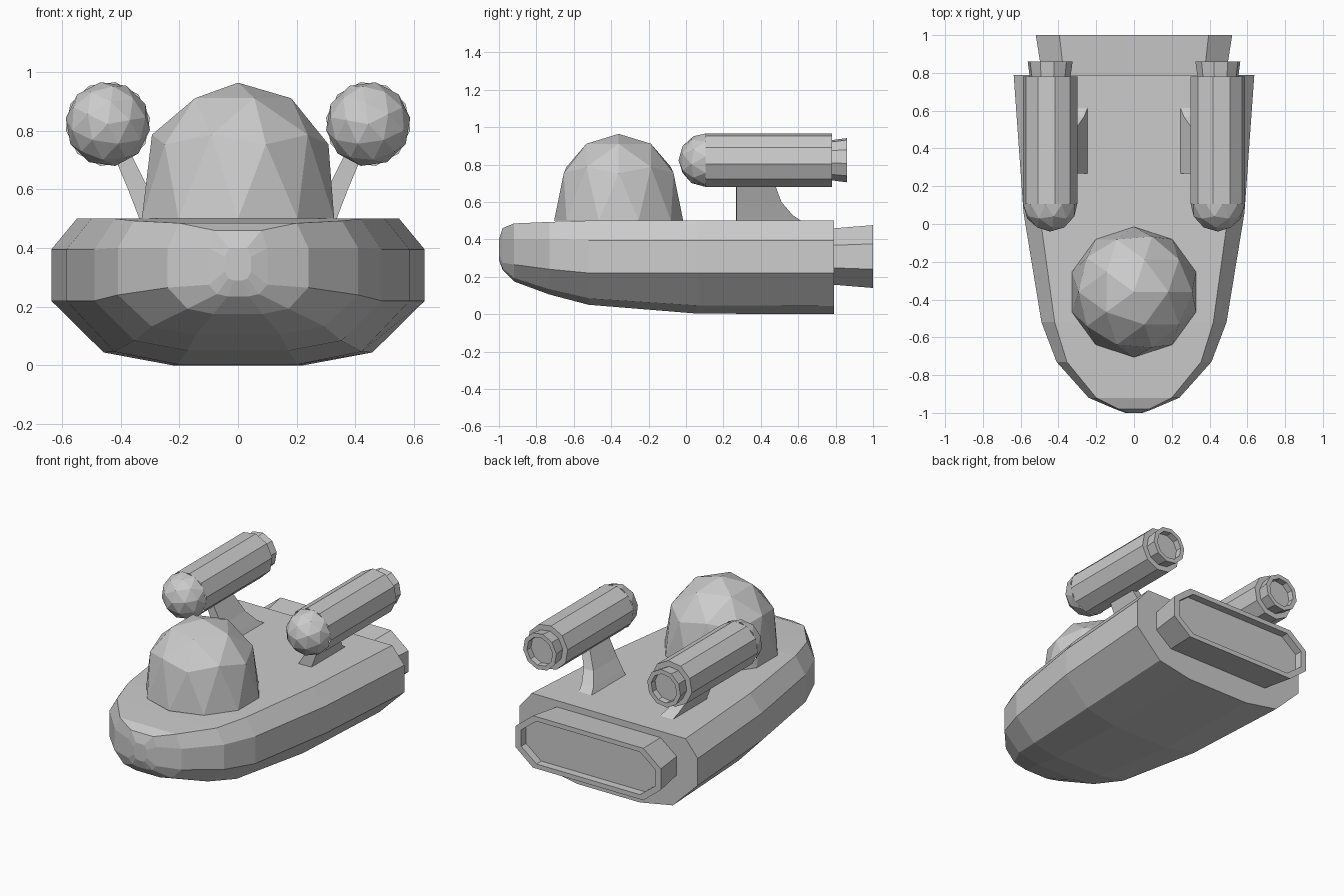
import bpy, bmesh, math
from mathutils import Matrix

if "Cube" in bpy.data.objects:
    bpy.data.objects.remove(bpy.data.objects["Cube"])

grey = bpy.data.materials.new("hull_grey")
grey.use_nodes = True
colour = (0.6, 0.6, 0.6, 1)
grey.diffuse_color = colour
grey.node_tree.nodes["Principled BSDF"].inputs["Base Color"].default_value = colour


def finish(bm, name):
    bmesh.ops.recalc_face_normals(bm, faces=bm.faces)
    mesh = bpy.data.meshes.new(name)
    bm.to_mesh(mesh)
    bm.free()
    mesh.materials.append(grey)
    ob = bpy.data.objects.new(name, mesh)
    bpy.context.collection.objects.link(ob)
    return ob


def loft(bm, rings, cap_start=True):
    """Skin a list of equal-length point rings and cap the ends."""
    rows = [[bm.verts.new(p) for p in ring] for ring in rings]
    for a, b in zip(rows, rows[1:]):
        for i in range(len(a)):
            j = (i + 1) % len(a)
            bm.faces.new((a[i], a[j], b[j], b[i]))
    if cap_start:
        bm.faces.new(rows[0])
    bm.faces.new(rows[-1])


def mirrored(half, y):
    """Close a right-hand outline of (x, z) points across x = 0."""
    return [(x, y, z) for x, z in half] + [(-x, y, z) for x, z in reversed(half)]


def half_icosphere(bm, radius):
    bmesh.ops.create_icosphere(bm, subdivisions=2, radius=radius)
    low = [v for v in bm.verts if v.co.z < -0.01 * radius]
    bmesh.ops.delete(bm, geom=low, context='VERTS')


# Hull: each station is y, half width, top half width, bottom, crease, shoulder, top
stations = [
    (-1.0, .045, .03, .29, .32, .37, .40),
    (-.98, .10, .08, .235, .275, .40, .46),
    (-.92, .24, .20, .175, .265, .40, .485),
    (-.73, .41, .355, .105, .24, .40, .493),
    (-.52, .49, .42, .05, .22, .395, .50),
    (.06, .585, .50, .003, .22, .395, .50),
    (.79, .637, .55, 0, .22, .395, .50),
]
rings = []
for y, w, t, zb, zc, zs, zt in stations:
    low = zb + (zc - zb) * .2
    rings.append(mirrored([(w * .35, zb), (w * .72, low), (w, zc), (w, zs), (t, zt)], y))
bm = bmesh.new()
loft(bm, rings)
finish(bm, "hull")


# Main exhaust: flared chamfered box with a recessed back
def exhaust_ring(y, w, h, cut_x, cut_z):
    mid = .308
    return mirrored([(w - cut_x, mid - h), (w, mid - h + cut_z),
                     (w, mid + h - cut_z), (w - cut_x, mid + h)], y)


bm = bmesh.new()
loft(bm, [exhaust_ring(.78, .485, .15, .115, .09),
          exhaust_ring(1.0, .52, .168, .125, .10),
          exhaust_ring(1.0, .48, .138, .11, .085),
          exhaust_ring(.95, .48, .138, .11, .085)])
finish(bm, "main_exhaust")

# Dome: half icosphere with a fuller, taller profile
bm = bmesh.new()
half_icosphere(bm, 1)
for v in bm.verts:
    z = max(v.co.z, 0) ** .75
    v.co = (v.co.x * .345, v.co.y * .345 - .36, .5 + .464 * z)
finish(bm, "dome")


# Engine pods, nozzles and pylons on both sides
def decagon(r, y):
    return [(r * math.cos(a), y, r * math.sin(a))
            for a in (math.radians(80 + 36 * i) for i in range(10))]


for side, sign in (("left", 1), ("right", -1)):
    place = Matrix.Translation((.444 * sign, 0, .823)) @ Matrix.Diagonal((-sign, 1, 1, 1))

    # Pod: faceted nose running into a ten-sided barrel
    bm = bmesh.new()
    half_icosphere(bm, .145)
    bmesh.ops.transform(bm, verts=bm.verts, matrix=Matrix.Translation((0, .105, 0))
                        @ Matrix.Rotation(math.radians(-10), 4, 'Y')
                        @ Matrix.Rotation(math.radians(90), 4, 'X'))
    loft(bm, [decagon(.145, .105), decagon(.145, .78)], cap_start=False)
    bmesh.ops.remove_doubles(bm, verts=bm.verts, dist=.002)
    bmesh.ops.transform(bm, verts=bm.verts, matrix=place)
    finish(bm, side + "_pod")

    # Nozzle: flared rim with a recess
    bm = bmesh.new()
    loft(bm, [decagon(.108, .77), decagon(.12, .86), decagon(.092, .86), decagon(.092, .82)])
    bmesh.ops.transform(bm, verts=bm.verts, matrix=place)
    finish(bm, side + "_nozzle")

    # Pylon: leaning strut with a swept trailing foot
    bm = bmesh.new()
    loft(bm, [[(x0 * sign, .267, z), (x1 * sign, .27, z), (x1 * sign, y1, z), (x0 * sign, y1, z)]
              for z, x0, x1, y1 in ((.49, .24, .333, .63), (.53, .263, .348, .57),
                                    (.60, .305, .375, .51), (.72, .365, .425, .465))])
    finish(bm, side + "_pylon")
